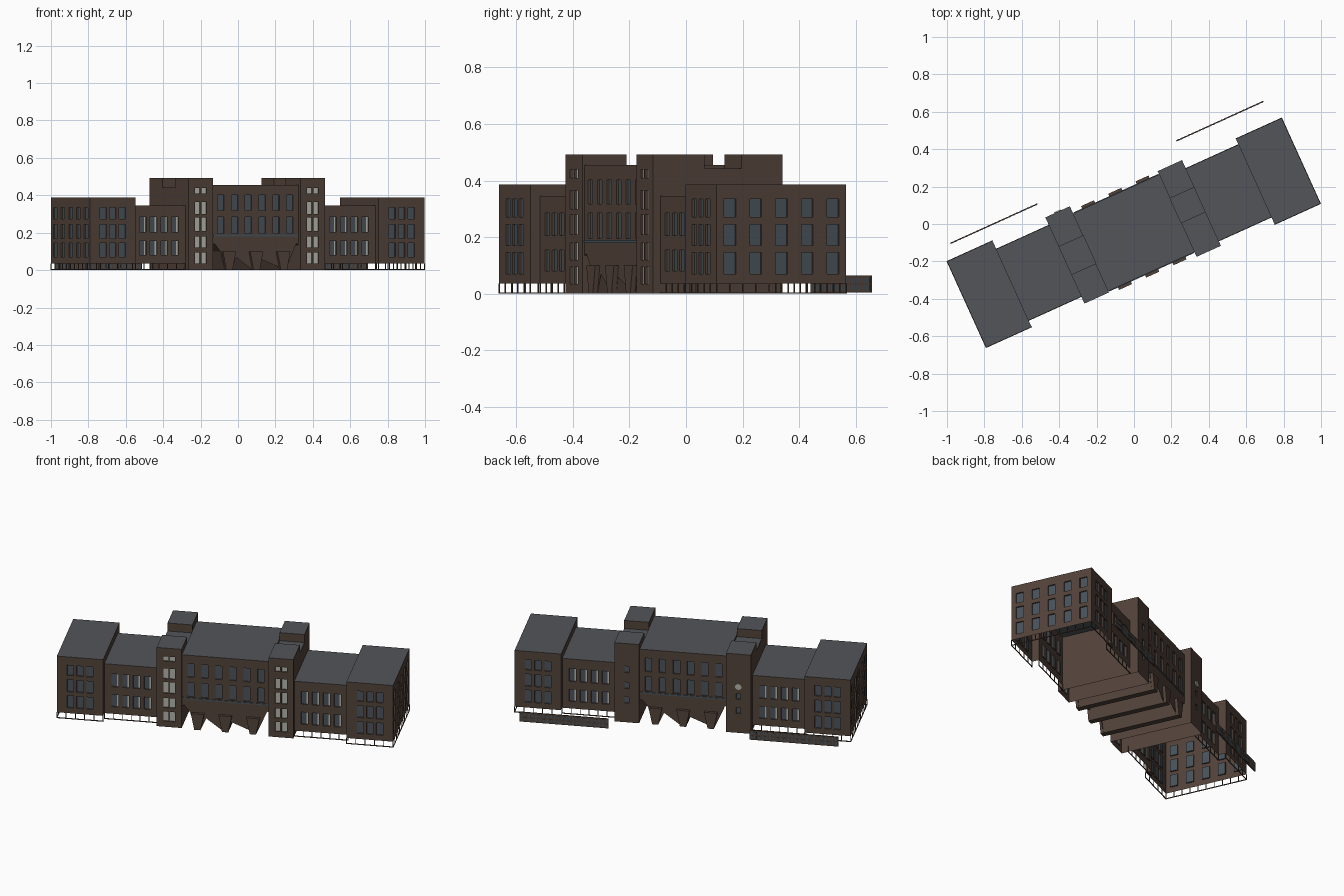
import bpy, bmesh, math
from mathutils import Matrix, Vector

if "Cube" in bpy.data.objects:
    bpy.data.objects.remove(bpy.data.objects["Cube"])

ROT = Matrix.Rotation(math.radians(24.4), 4, 'Z')   # whole building sits at an angle


def material(name, rgb):
    m = bpy.data.materials.new(name)
    m.diffuse_color = (*rgb, 1)
    m.use_nodes = True
    m.node_tree.nodes["Principled BSDF"].inputs["Base Color"].default_value = m.diffuse_color
    return m


MATS = [material("brown_brick", (.085, .055, .042)),
        material("slate_roof", (.085, .09, .10)),
        material("dark_glass", (.065, .085, .10)),
        material("pale_pane", (.45, .45, .41))]
BRICK, ROOF, GLASS, PALE = range(4)
LOW = .036          # underside of the raised wings


class Shell:
    """Collects faces in building coordinates (u along length, v across)."""

    def __init__(self, name):
        self.name, self.bm = name, bmesh.new()

    def quad(self, pts, mat=BRICK):
        f = self.bm.faces.new([self.bm.verts.new(p) for p in pts])
        f.material_index = mat

    def wall(self, a, b, z0, z1, cols=(), rows=(), pane=GLASS, curtain=False):
        # wall from a to b (outside on the right), with recessed windows
        a, b = Vector((*a, 0)), Vector((*b, 0))
        d = (b - a).normalized()
        inward = Vector((-d.y, d.x, 0)) * .008
        length = (b - a).length

        def P(s, z, deep=0):
            return a + d * s + Vector((0, 0, z)) + inward * deep
        spans = [(length / 2 + c - w / 2, length / 2 + c + w / 2) for c, w in cols]
        ss = sorted([0, length] + [e for sp in spans for e in sp])
        zs = sorted([z0, z1] + [e for r in rows for e in r])
        for i in range(len(ss) - 1):
            for j in range(len(zs) - 1):
                s, t, y, z = ss[i], ss[i + 1], zs[j], zs[j + 1]
                if not (i % 2 and j % 2):
                    self.quad([P(s, y), P(t, y), P(t, z), P(s, z)])
                    continue
                ring = [(s, y), (t, y), (t, z), (s, z)]
                for k in range(4):
                    p, q = ring[k], ring[(k + 1) % 4]
                    self.quad([P(*p), P(*q), P(*q, 1), P(*p, 1)])
                m = t - (t - s) * .25 if curtain else t
                self.quad([P(s, y, 1), P(m, y, 1), P(m, z, 1), P(s, z, 1)], pane)
                if curtain:
                    self.quad([P(m, y, 1), P(t, y, 1), P(t, z, 1), P(m, z, 1)], PALE)

    def roof(self, u0, u1, v0, v1, z):
        self.quad([(u0, v0, z), (u1, v0, z), (u1, v1, z), (u0, v1, z)], ROOF)

    def box(self, u0, u1, v0, v1, z0, z1, mat=BRICK):
        for f in bmesh.ops.create_cube(self.bm, size=1, matrix=Matrix.Translation(
                ((u0 + u1) / 2, (v0 + v1) / 2, (z0 + z1) / 2)) @ Matrix.Diagonal(
                (u1 - u0, v1 - v0, z1 - z0, 1)))['verts'][0].link_faces:
            f.material_index = mat

    def prism(self, prof, v0, v1):
        # extrude a (u, z) outline across the depth
        n = len(prof)
        A = [self.bm.verts.new((u, v0, z)) for u, z in prof]
        B = [self.bm.verts.new((u, v1, z)) for u, z in prof]
        fs = [self.bm.faces.new(A), self.bm.faces.new(B[::-1])]
        for i in range(n):
            k = (i + 1) % n
            fs.append(self.bm.faces.new([A[k], A[i], B[i], B[k]]))
        bmesh.ops.triangulate(self.bm, faces=fs[:2])
        bmesh.ops.recalc_face_normals(self.bm, faces=self.bm.faces[:])

    def posts(self, a, b, n):
        # thin posts and ground rail below a raised wall
        for i in range(n + 1):
            u, v = a[0] + (b[0] - a[0]) * i / n, a[1] + (b[1] - a[1]) * i / n
            self.box(u - .002, u + .002, v - .002, v + .002, 0, LOW)
        self.box(min(a[0], b[0]) - .002, max(a[0], b[0]) + .002,
                 min(a[1], b[1]) - .002, max(a[1], b[1]) + .002, 0, .005)

    def finish(self):
        self.bm.transform(ROT)
        me = bpy.data.meshes.new(self.name)
        self.bm.to_mesh(me)
        self.bm.free()
        for m in MATS:
            me.materials.append(m)
        bpy.context.collection.objects.link(bpy.data.objects.new(self.name, me))


def row(n, gap, w):
    return [((i - (n - 1) / 2) * gap, w) for i in range(n)]


WING_ROWS = [(.07, .145), (.17, .245), (.272, .335)]
LINK_ROWS = [(.08, .155), (.205, .285)]
HALL_ROWS = [(.195, .285), (.318, .402)]
TOWER_ROWS = [(.035, .095), (.12, .18), (.21, .28), (.30, .365), (.41, .44)]
WING_H, LINK_H, HALL_H, TOWER_H, GAP_H = .387, .345, .455, .492, .442


def wing(name, outer, inner, v0, v1, lv0, lv1):
    s = Shell(name)
    u0, u1 = min(outer, inner), max(outer, inner)
    s.wall((u0, v0), (u1, v0), LOW, WING_H, row(3, .056, .038), WING_ROWS)
    s.wall((u1, v1), (u0, v1), LOW, WING_H, row(3, .056, .038), WING_ROWS)
    right = outer > inner
    ends = (v0, v1) if right else (v1, v0)
    s.wall((outer, ends[0]), (outer, ends[1]), LOW, WING_H, row(5, .1, .046), WING_ROWS)
    # inner side only where it stands clear of the link block
    for a, b, z in ((v0, lv0, LOW), (lv0, lv1, LINK_H), (lv1, v1, LOW)):
        p, q = (b, a) if right else (a, b)
        s.wall((inner, p), (inner, q), z, WING_H)
    s.roof(u0, u1, v0, v1, WING_H)
    s.posts((u0, v0), (u1, v0), 5)
    s.posts((u0, v1), (u1, v1), 5)
    s.posts((outer, v0), (outer, v1), 10)
    s.finish()


def link(name, u0, u1, v0, v1):
    s = Shell(name)
    for a, b in (((u0, v0), (u1, v0)), ((u1, v1), (u0, v1))):
        s.wall(a, b, LOW, LINK_H, row(4, .063, .04), LINK_ROWS, curtain=True)
        s.posts(a, b, 6)
    s.roof(u0, u1, v0, v1, LINK_H)
    s.finish()


def tower(name, u0, u1, v0, va, vb, v1, round_window):
    s = Shell(name)
    s.wall((u0, v0), (u1, v0), 0, TOWER_H, row(2, .038, .029), TOWER_ROWS, PALE)
    s.wall((u1, v1), (u0, v1), 0, TOWER_H, row(1, 0, .026),
           [(.12, .155), (.21, .245)] if round_window else [(.12, .16), (.21, .25), (.31, .35)])
    for p, q, h in ((v0, va, TOWER_H), (va, vb, GAP_H), (vb, v1, TOWER_H)):
        s.wall((u1, p), (u1, q), 0, h)
        s.wall((u0, q), (u0, p), 0, h)
        s.roof(u0, u1, p, q, h)
    s.wall((u1, va), (u0, va), GAP_H, TOWER_H)
    s.wall((u0, vb), (u1, vb), GAP_H, TOWER_H)
    if round_window:
        n0 = len(s.bm.faces)
        bmesh.ops.create_cone(s.bm, cap_ends=True, segments=16, radius1=.019, radius2=.019, depth=.006,
                              matrix=Matrix.Translation(((u0 + u1) / 2, v1 + .002, .29))
                              @ Matrix.Rotation(math.pi / 2, 4, 'X'))
        for f in list(s.bm.faces)[n0:]:
            f.material_index = PALE
    s.finish()


wing("left_wing", -.993, -.726, -.275, .231, -.237, .182)
wing("right_wing", .953, .684, -.313, .190, -.270, .156)
link("left_link", -.726, -.417, -.237, .182)
link("right_link", .375, .684, -.270, .156)
tower("left_tower", -.417, -.273, -.278, -.108, .055, .228, True)
tower("right_tower", .232, .375, -.298, -.098, .045, .205, False)

# central hall above the arches
hall = Shell("central_hall")
HU0, HU1, HV0, HV1 = -.273, .232, -.270, .186
for a, b in (((HU0, HV0), (HU1, HV0)), ((HU1, HV1), (HU0, HV1))):
    hall.wall(a, b, .17, HALL_H, row(6, .081, .038), HALL_ROWS)
for u, p, q in ((HU0, HV1, HV0), (HU1, HV0, HV1)):
    hall.wall((u, p), (u, q), GAP_H, HALL_H)
hall.roof(HU0, HU1, HV0, HV1, HALL_H)
hall.finish()

# glazed ledge strips below the hall windows
ledge = Shell("window_ledge")
for v in (HV0, HV1):
    n0 = len(ledge.bm.faces)
    ledge.box(HU0 + .004, HU1 - .004, v - .004, v + .004, .18, .19)
    for f in list(ledge.bm.faces)[n0:]:
        f.material_index = GLASS
ledge.finish()

# folded vault with tapering legs running through the depth
vault = Shell("folded_vault")
C = -.0205
prof = [(C - .2525, .172), (C - .2525, .135), (C - .24, .142)]
for c in (-.16, 0, .16):
    prof += [(C + c - .045, .10), (C + c - .018, 0), (C + c + .018, 0), (C + c + .045, .10), (C + c + .08, .142)]
prof += [(C + .2525, .135), (C + .2525, .172)]
vault.prism(prof, HV0, HV1)
vault.finish()

# buttress feet projecting front and back
feet = Shell("buttress_feet")
for c in (-.16, 0, .16):
    shape = [(C + c - .038, .10), (C + c - .018, 0), (C + c + .018, 0), (C + c + .038, .10)]
    feet.prism(shape, HV0 - .018, HV0 + .002)
    feet.prism(shape, HV1 - .002, HV1 + .018)
feet.finish()

# low screen walls behind the building
for name, u0, u1 in (("left_screen", -.936, -.426), ("right_screen", .389, .901)):
    s = Shell(name)
    s.box(u0, u1, .308, .314, .004, .064)
    for i in range(24):
        u = u0 + (u1 - u0) * (i + .5) / 24
        for z in (.012, .038):
            n0 = len(s.bm.faces)
            s.box(u - .006, u + .006, .307, .315, z, z + .018)
            for f in list(s.bm.faces)[n0:]:
                f.material_index = GLASS
    s.finish()
